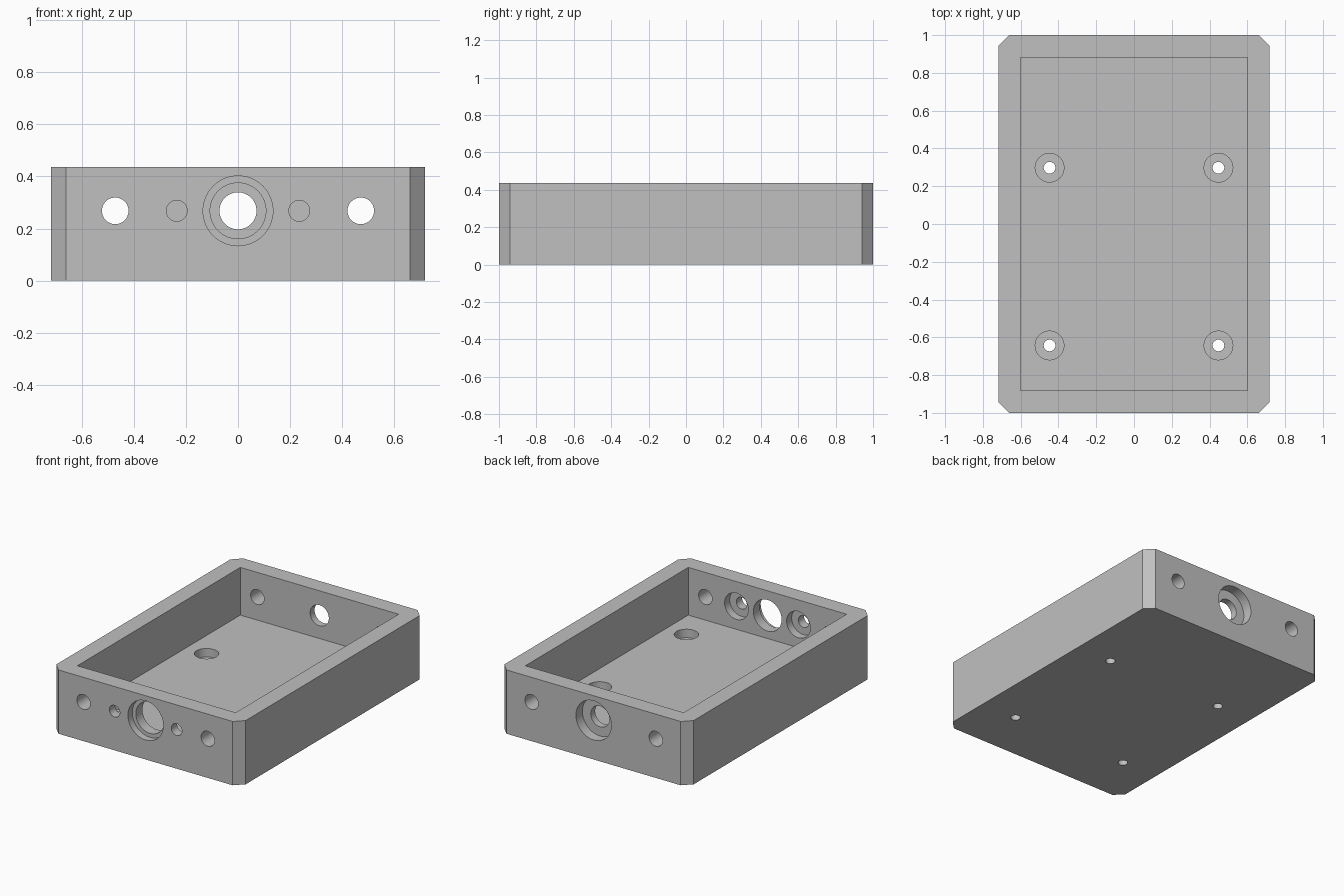
import bpy
import bmesh
import math
from mathutils import Matrix

cube = bpy.data.objects.get("Cube")
if cube:
    bpy.data.objects.remove(cube, do_unlink=True)

WIDTH, LENGTH, HEIGHT = 1.436, 2.0, 0.437
CAVITY_X, CAVITY_Y, FLOOR = 0.6, 0.882, 0.11
HOLE_Z = 0.268
END = LENGTH / 2
OVER = 0.05  # cutter overshoot

grey = bpy.data.materials.new("plain grey")
grey.use_nodes = True
grey.diffuse_color = (0.53, 0.53, 0.53, 1)
grey.node_tree.nodes["Principled BSDF"].inputs["Base Color"].default_value = grey.diffuse_color


def make_object(name, bm):
    mesh = bpy.data.meshes.new(name)
    bm.to_mesh(mesh)
    bm.free()
    mesh.materials.append(grey)
    obj = bpy.data.objects.new(name, mesh)
    bpy.context.collection.objects.link(obj)
    return obj


def box(name, size, z_low):
    bm = bmesh.new()
    bmesh.ops.create_cube(bm, size=1)
    bmesh.ops.scale(bm, vec=size, verts=bm.verts)
    bmesh.ops.translate(bm, vec=(0, 0, z_low + size[2] / 2), verts=bm.verts)
    return bm


def cut(cutter):
    cutter.hide_render = True
    mod = case.modifiers.new("cut", "BOOLEAN")
    mod.operation = "DIFFERENCE"
    mod.solver = "EXACT"
    mod.object = cutter
    bpy.ops.object.modifier_apply(modifier=mod.name)
    bpy.data.objects.remove(cutter, do_unlink=True)


def bore(axis, a, b, start, stop, radius):
    """Round hole along y (a = x, b = z) or along z (a = x, b = y)."""
    middle = (start + stop) / 2
    if axis == "Y":
        place = Matrix.Translation((a, middle, b)) @ Matrix.Rotation(math.pi / 2, 4, "X")
    else:
        place = Matrix.Translation((a, b, middle))
    bm = bmesh.new()
    bmesh.ops.create_cone(bm, cap_ends=True, segments=64, radius1=radius,
                          radius2=radius, depth=stop - start, matrix=place)
    cut(make_object("hole_cutter", bm))


# Case body with chamfered upright corners
bm = box("case", (WIDTH, LENGTH, HEIGHT), 0)
upright = [e for e in bm.edges if abs(e.verts[0].co.z - e.verts[1].co.z) > 0.1]
bmesh.ops.bevel(bm, geom=upright, offset=0.058, segments=1, affect="EDGES")
case = make_object("open_case", bm)
bpy.context.view_layer.objects.active = case
case.select_set(True)

# Open cavity
cut(make_object("cavity_cutter", box("cavity", (CAVITY_X * 2, CAVITY_Y * 2, HEIGHT), FLOOR)))

# Large centre port in the front wall, recessed from outside
bore("Y", 0, HOLE_Z, -END - OVER, -CAVITY_Y + OVER, 0.107)
bore("Y", 0, HOLE_Z, -END - OVER, -END + 0.047, 0.134)

# Centre port in the back wall, recessed from outside
bore("Y", 0, HOLE_Z, CAVITY_Y - OVER, END + OVER, 0.071)
bore("Y", 0, HOLE_Z, END - 0.07, END + OVER, 0.134)

for side in (-1, 1):
    # Plain outer holes through both end walls
    for start, stop in ((-END - OVER, -CAVITY_Y + OVER), (CAVITY_Y - OVER, END + OVER)):
        bore("Y", side * 0.471, HOLE_Z, start, stop, 0.051)
    # Small front holes, recessed from inside
    bore("Y", side * 0.235, HOLE_Z, -END - OVER, -CAVITY_Y + OVER, 0.04)
    bore("Y", side * 0.235, HOLE_Z, -CAVITY_Y - 0.055, -CAVITY_Y + OVER, 0.09)
    # Recessed mounting holes in the floor
    for y in (-0.643, 0.298):
        bore("Z", side * 0.447, y, -OVER, FLOOR + OVER, 0.031)
        bore("Z", side * 0.447, y, FLOOR - 0.058, FLOOR + OVER, 0.076)

bpy.ops.object.shade_smooth_by_angle(angle=math.radians(30))
